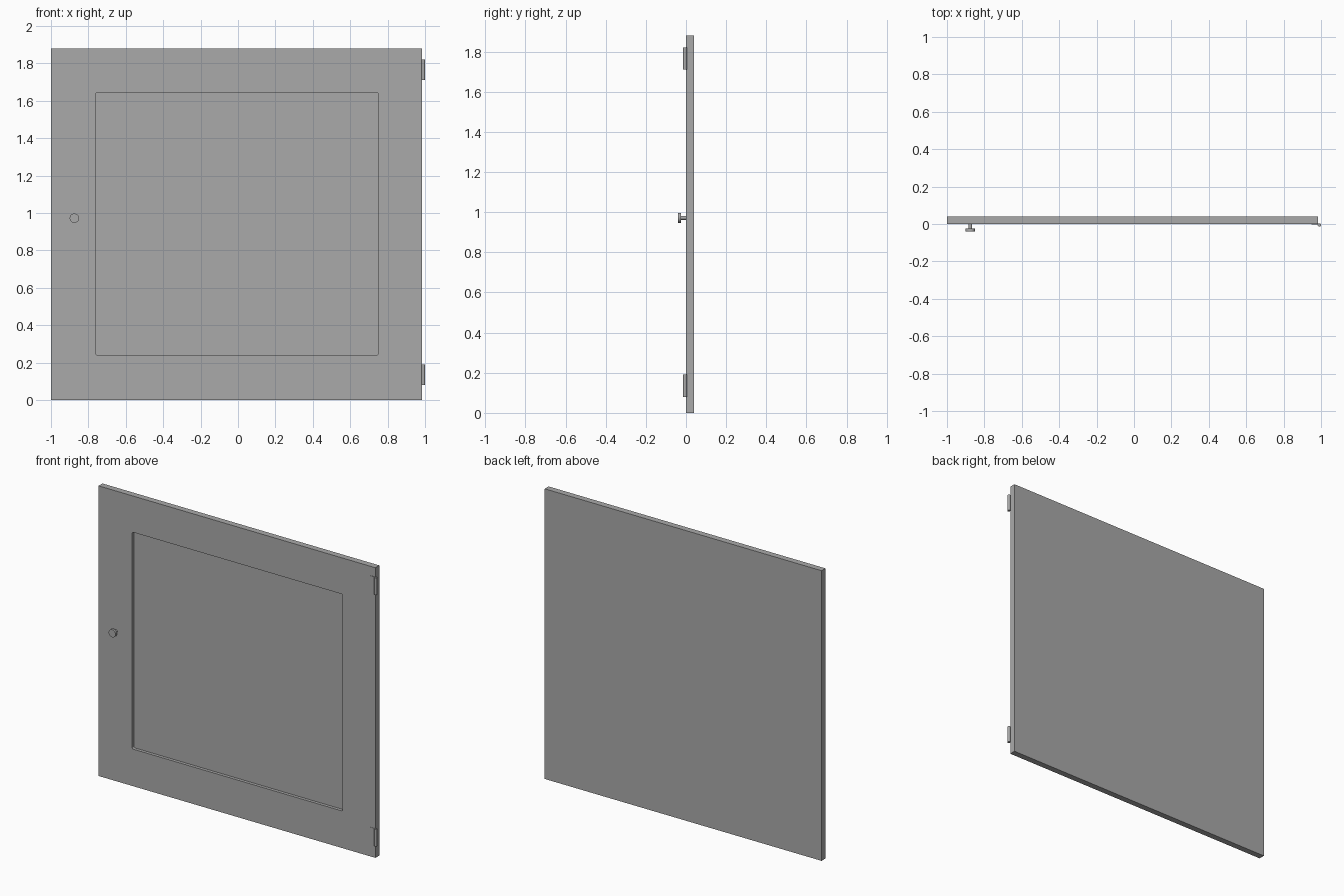
import bpy
import math

old = bpy.data.objects.get("Cube")
if old:
    bpy.data.objects.remove(old, do_unlink=True)

grey = bpy.data.materials.new("plain_grey")
grey.use_nodes = True
colour = (0.4, 0.4, 0.4, 1)
grey.diffuse_color = colour
grey.node_tree.nodes["Principled BSDF"].inputs["Base Color"].default_value = colour


def box(name, low, high):
    """Box between two opposite corners."""
    centre = [(a + b) / 2 for a, b in zip(low, high)]
    bpy.ops.mesh.primitive_cube_add(size=1, location=centre)
    ob = bpy.context.object
    ob.name = name
    ob.scale = [b - a for a, b in zip(low, high)]
    bpy.ops.object.transform_apply(location=False, rotation=False, scale=True)
    ob.data.materials.append(grey)
    return ob


def rod(name, centre, radius, length, along_y=False):
    """Smooth cylinder, upright or pointing to the front."""
    turn = (math.pi / 2, 0, 0) if along_y else (0, 0, 0)
    bpy.ops.mesh.primitive_cylinder_add(vertices=32, radius=radius, depth=length,
                                        location=centre, rotation=turn)
    ob = bpy.context.object
    ob.name = name
    ob.data.materials.append(grey)
    bpy.ops.object.shade_smooth_by_angle(angle=math.radians(40))
    return ob


def round_upright_edges(ob, axis, width):
    """Bevel only the edges that run along one axis."""
    weights = ob.data.attributes.new("bevel_weight_edge", 'FLOAT', 'EDGE')
    for edge in ob.data.edges:
        a, b = (ob.data.vertices[i].co for i in edge.vertices)
        weights.data[edge.index].value = float(abs(a[axis] - b[axis]) > 0.001)
    bevel = ob.modifiers.new("corners", 'BEVEL')
    bevel.limit_method = 'WEIGHT'
    bevel.width = width
    bevel.segments = 4


# Door slab with a recessed panel on the front
door = box("door_panel", (-1, 0, 0), (0.985, 0.04, 1.88))
cutter = box("recess_cutter", (-0.76, -0.02, 0.24), (0.75, 0.02, 1.645))
round_upright_edges(cutter, 1, 0.01)
recess = door.modifiers.new("recess", 'BOOLEAN')
recess.operation = 'DIFFERENCE'
recess.solver = 'EXACT'
recess.object = cutter
bpy.context.view_layer.update()
bpy.ops.object.select_all(action='DESELECT')
bpy.context.view_layer.objects.active = door
door.select_set(True)
bpy.ops.object.modifier_apply(modifier=recess.name)
bpy.data.objects.remove(cutter, do_unlink=True)

# Knob: stem and round cap
rod("knob_stem", (-0.875, -0.012, 0.972), 0.01, 0.026, along_y=True)
rod("knob_cap", (-0.875, -0.032, 0.972), 0.025, 0.015, along_y=True)

# Hinges: thin leaf on the door front and a barrel at its edge
for place, height in (("lower", 0.135), ("upper", 1.765)):
    box(place + "_hinge_leaf", (0.95, -0.003, height - 0.055),
        (0.99, 0.001, height + 0.055))
    rod(place + "_hinge_barrel", (0.991, -0.005, height), 0.009, 0.11)
